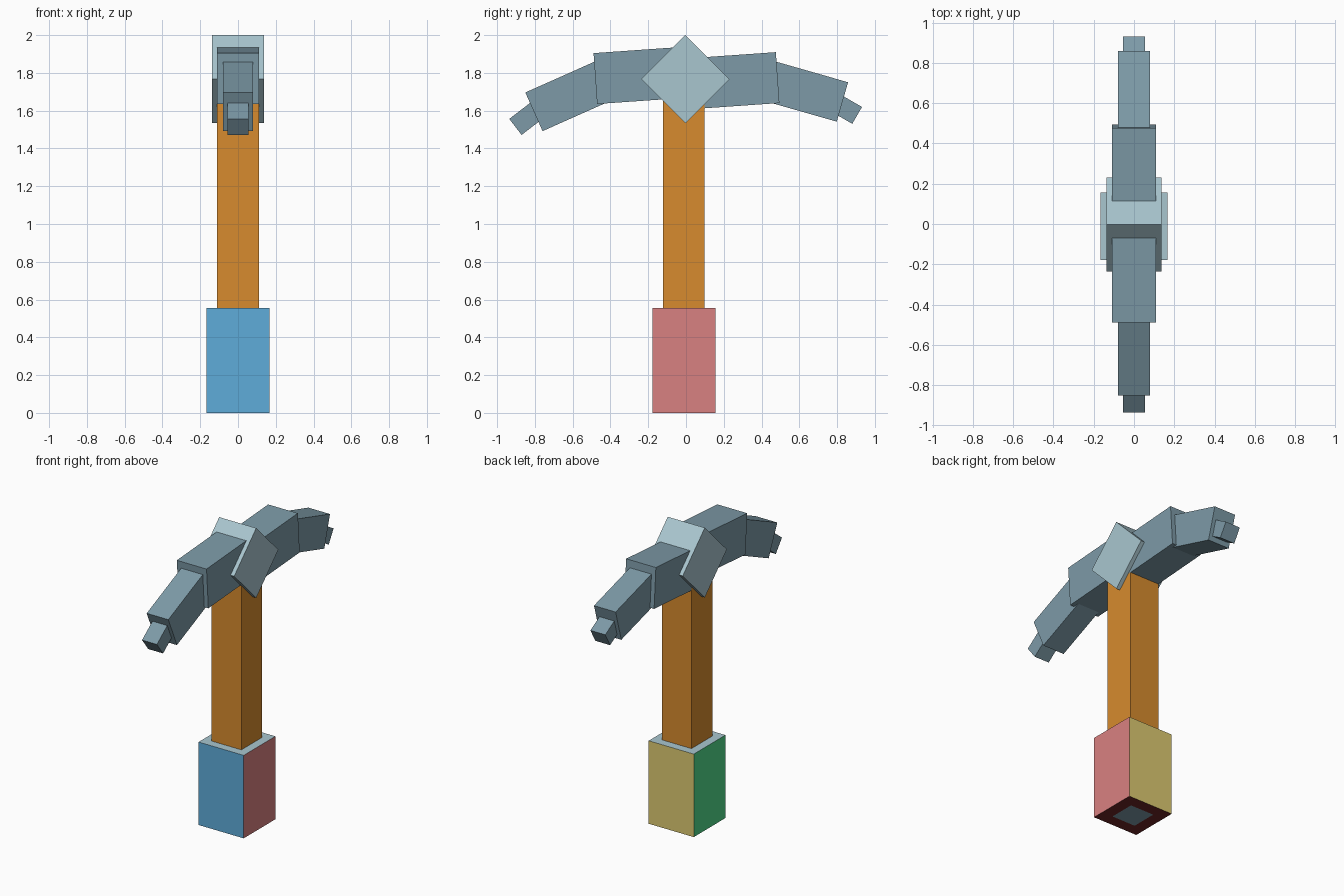
import bpy, bmesh, math
from mathutils import Matrix, Vector

if "Cube" in bpy.data.objects:
    bpy.data.objects.remove(bpy.data.objects["Cube"])


def material(name, hex_code):
    """Flat material from an sRGB hex colour, stored as linear values."""
    channels = [int(hex_code[i:i + 2], 16) / 255 for i in (0, 2, 4)]
    linear = [c / 12.92 if c <= 0.04045 else ((c + 0.055) / 1.055) ** 2.4 for c in channels]
    mat = bpy.data.materials.new(name)
    mat.diffuse_color = (*linear, 1)
    mat.use_nodes = True
    mat.node_tree.nodes["Principled BSDF"].inputs["Base Color"].default_value = mat.diffuse_color
    return mat


STEEL = material("steel grey", "7D9AA7")
PALE = material("pale grey", "A9C6CF")
WOOD = material("orange wood", "D78B2E")
BLUE = material("blue", "5FACDA")
RED = material("soft red", "D98181")
YELLOW = material("mustard", "DCCA71")
GREEN = material("green", "4FD98A")
MAROON = material("maroon", "6D2626")


def box(name, size, centre, mats, tilt=0, paint=None):
    """Box tilted about x; paint may edit the mesh before it is placed."""
    bm = bmesh.new()
    bmesh.ops.create_cube(bm, size=1, matrix=Matrix.Diagonal((*size, 1)))
    if paint:
        paint(bm)
    bm.transform(Matrix.Translation(centre) @ Matrix.Rotation(math.radians(tilt), 4, 'X'))
    mesh = bpy.data.meshes.new(name)
    bm.to_mesh(mesh)
    bm.free()
    for mat in mats:
        mesh.materials.append(mat)
    obj = bpy.data.objects.new(name, mesh)
    bpy.context.collection.objects.link(obj)
    return obj


def arm(name, width, thickness, length, end, tilt, side):
    """Head segment given by the centre of its outer end (y, z); side is -1 front, +1 back."""
    a = math.radians(tilt)
    along = Vector((0, math.cos(a), math.sin(a)))
    centre = Vector((0, *end)) - along * (side * length / 2)
    box(name, (width, length, thickness), centre, [STEEL], tilt)


# Grip: a different colour on every side, with a small square inset underneath
def paint_grip(bm):
    directions = [(0, -1, 0), (1, 0, 0), (0, 1, 0), (-1, 0, 0), (0, 0, 1), (0, 0, -1)]
    bm.normal_update()
    for face in bm.faces:
        face.material_index = max(range(6), key=lambda i: face.normal.dot(Vector(directions[i])))
    bottom = [f for f in bm.faces if f.normal.z < -0.9]
    bmesh.ops.inset_region(bm, faces=bottom, thickness=0.112)
    bm.faces.ensure_lookup_table()
    bm.normal_update()
    for face in bm.faces:
        if face.normal.z < -0.9:
            inner = max(abs(v.co.x) for v in face.verts) < 0.1
            face.material_index = 6 if inner else 5


box("grip", (0.334, 0.334, 0.555), (0, -0.011, 0.2775),
    [BLUE, RED, YELLOW, GREEN, PALE, MAROON, STEEL], paint=paint_grip)

# Handle shaft
box("handle", (0.22, 0.22, 1.2), (0, -0.011, 1.12), [WOOD])

# Diamond collar that holds the head
box("collar", (0.274, 0.33, 0.33), (0, -0.003, 1.767), [PALE], tilt=45)

# Head, front half: from the collar out to the tip
arm("front_inner_arm", 0.22, 0.27, 0.48, (-0.48, 1.77), 4, -1)
arm("front_outer_arm", 0.16, 0.224, 0.46, (-0.805, 1.594), 24, -1)
arm("front_tip", 0.11, 0.107, 0.2, (-0.903, 1.514), 37.5, -1)

# Head, back half
arm("back_inner_arm", 0.22, 0.27, 0.48, (0.485, 1.775), 4, 1)
arm("back_outer_arm", 0.16, 0.217, 0.46, (0.828, 1.646), -16, 1)
arm("back_tip", 0.11, 0.103, 0.2, (0.906, 1.575), -30, 1)
